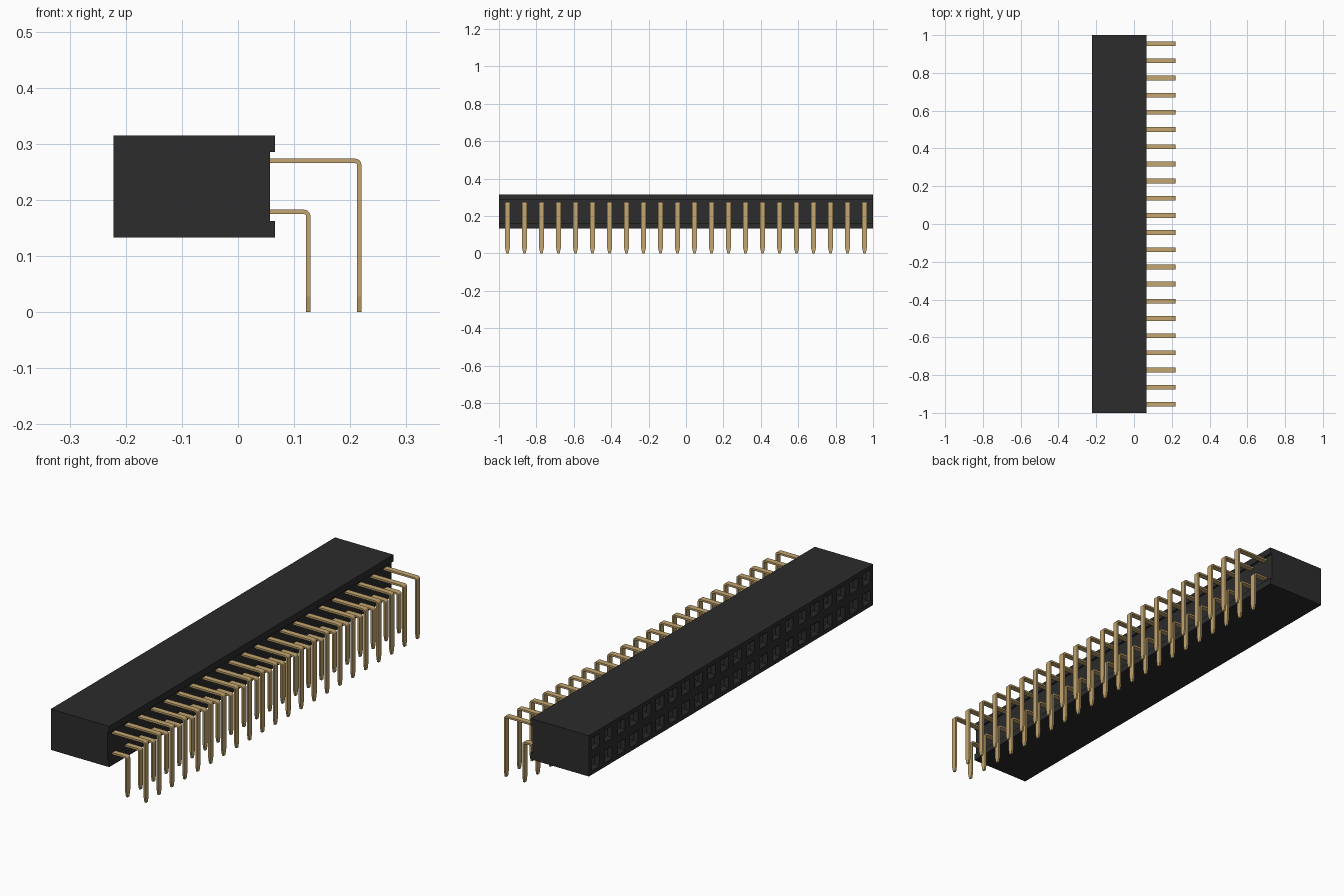
import bpy, bmesh, math
from mathutils import Vector

cube = bpy.data.objects.get("Cube")
if cube:
    bpy.data.objects.remove(cube, do_unlink=True)

COUNT = 22                    # contacts per row
PITCH = 2 / COUNT
Z_LOW, Z_TOP = 0.133, 0.133 + 2 * PITCH
X_FACE, X_BACK, X_RECESS = -0.222, 0.066, 0.057


def material(name, rgb, rough):
    m = bpy.data.materials.new(name)
    m.use_nodes = True
    m.diffuse_color = (*rgb, 1)
    bsdf = m.node_tree.nodes["Principled BSDF"]
    bsdf.inputs["Base Color"].default_value = (*rgb, 1)
    bsdf.inputs["Roughness"].default_value = rough
    return m


def add_object(name, bm, mat):
    bmesh.ops.recalc_face_normals(bm, faces=bm.faces)
    mesh = bpy.data.meshes.new(name)
    bm.to_mesh(mesh)
    bm.free()
    mesh.materials.append(mat)
    ob = bpy.data.objects.new(name, mesh)
    bpy.context.collection.objects.link(ob)
    return ob


black = material("black plastic", (0.025, 0.025, 0.025), 0.6)
gold = material("gold metal", (0.55, 0.38, 0.16), 0.5)

# Housing: recessed profile extruded along its length
profile = [(X_FACE, Z_LOW), (X_BACK, Z_LOW), (X_BACK, 0.162), (X_RECESS, 0.162),
           (X_RECESS, 0.285), (X_BACK, 0.285), (X_BACK, Z_TOP), (X_FACE, Z_TOP)]
bm = bmesh.new()
end = bm.faces.new([bm.verts.new((x, -1, z)) for x, z in profile])
ext = bmesh.ops.extrude_face_region(bm, geom=[end], use_keep_orig=True)
bmesh.ops.translate(bm, vec=(0, 2, 0),
                    verts=[g for g in ext["geom"] if isinstance(g, bmesh.types.BMVert)])
bmesh.ops.recalc_face_normals(bm, faces=bm.faces)


def socket_faces():
    return [f for f in bm.faces if all(abs(v.co.x - X_FACE) < 1e-5 for v in f.verts)]


# Divide the mating face into one cell per contact
cuts = [((0, -1 + i * PITCH, 0), (0, 1, 0)) for i in range(1, COUNT)]
cuts.append(((0, 0, Z_LOW + PITCH), (0, 0, 1)))
for co, no in cuts:
    faces = socket_faces()
    geom = list({v for f in faces for v in f.verts}) + \
        list({e for f in faces for e in f.edges}) + faces
    bmesh.ops.bisect_plane(bm, geom=geom, plane_co=co, plane_no=no)

# Sockets: square rim, sloped lead-in, deep square hole
cells = socket_faces()
for thickness, depth in ((0.018, 0), (0.012, -0.014), (0, -0.17)):
    bmesh.ops.inset_individual(bm, faces=cells, thickness=thickness, depth=depth,
                               use_even_offset=True)
add_object("housing", bm, black)


def pin_row(name, x_leg, z_arm):
    """Row of flat pins bent downwards, tapering in width at the tip."""
    half, t, r, tip = 0.0125, 0.004, 0.007, 0.028
    path = [(0.045, z_arm, 90, half)]
    for a in (90, 67.5, 45, 22.5, 0):
        path.append((x_leg - r + r * math.cos(math.radians(a)),
                     z_arm - r + r * math.sin(math.radians(a)), a, half))
    path += [(x_leg, tip, 0, half), (x_leg, 0, 0, half * 0.5)]
    bm = bmesh.new()
    rings = []
    for x, z, a, w in path:
        n = Vector((math.cos(math.radians(a)), 0, math.sin(math.radians(a)))) * t
        c = Vector((x, -1 + PITCH / 2, z))
        rings.append([bm.verts.new(c + n * s + Vector((0, w * k, 0)))
                      for s, k in ((1, -1), (1, 1), (-1, 1), (-1, -1))])
    for a, b in zip(rings, rings[1:]):
        for i in range(4):
            j = (i + 1) % 4
            bm.faces.new((a[i], a[j], b[j], b[i]))
    bm.faces.new(rings[0])
    bm.faces.new(rings[-1])
    ob = add_object(name, bm, gold)
    arr = ob.modifiers.new("repeat", 'ARRAY')
    arr.count = COUNT
    arr.use_relative_offset = False
    arr.use_constant_offset = True
    arr.constant_offset_displace = (0, PITCH, 0)


# Two rows of right-angle pins
pin_row("upper_pins", 0.216, Z_LOW + PITCH * 1.5)
pin_row("lower_pins", 0.125, Z_LOW + PITCH * 0.5)
